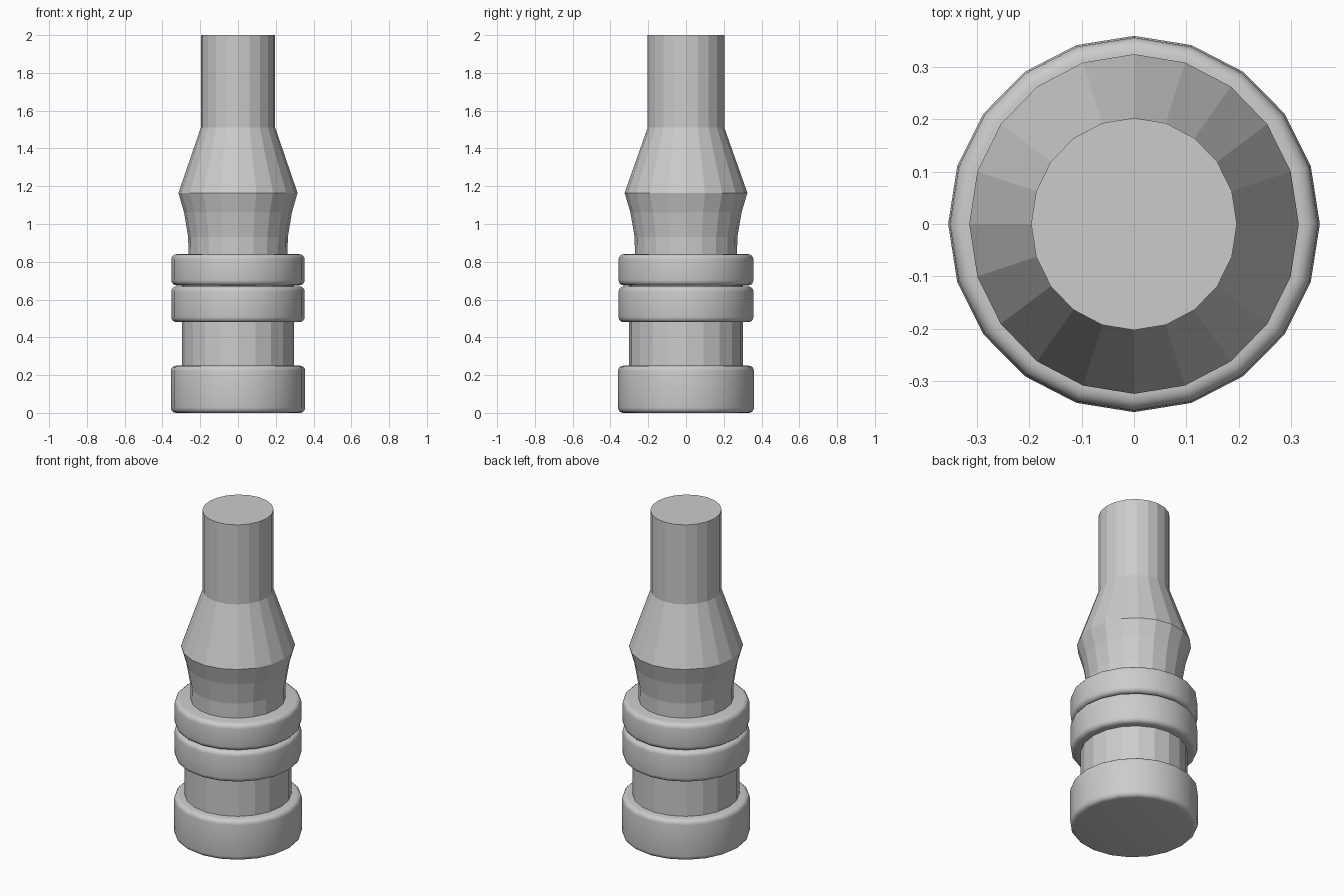
import bpy, bmesh, math

if "Cube" in bpy.data.objects:
    bpy.data.objects.remove(bpy.data.objects["Cube"])

SIDES = 20


def lathe(name, profile, squash, smooth=False):
    """Revolve (radius, z) points around z and cap both ends; squash narrows x."""
    bm = bmesh.new()
    rings = []
    for r, z in profile:
        rings.append([bm.verts.new((r * squash * math.cos(2 * math.pi * i / SIDES),
                                    r * math.sin(2 * math.pi * i / SIDES), z))
                      for i in range(SIDES)])
    for a, b in zip(rings, rings[1:]):
        for i in range(SIDES):
            j = (i + 1) % SIDES
            bm.faces.new((a[i], a[j], b[j], b[i]))
    bm.faces.new(rings[0][::-1])
    bm.faces.new(rings[-1])
    mesh = bpy.data.meshes.new(name)
    bm.to_mesh(mesh)
    bm.free()
    obj = bpy.data.objects.new(name, mesh)
    bpy.context.collection.objects.link(obj)
    if smooth:
        bpy.ops.object.select_all(action='DESELECT')
        obj.select_set(True)
        bpy.context.view_layer.objects.active = obj
        bpy.ops.object.shade_smooth_by_angle(angle=math.radians(35))
    return obj


def rounded_ring(name, r, z0, z1, bevel=0.028, steps=4):
    """Disc with rounded upper and lower rims."""
    arc = [math.pi / 2 * i / steps for i in range(steps + 1)]
    low = [(r - bevel + bevel * math.sin(t), z0 + bevel - bevel * math.cos(t)) for t in arc]
    high = [(x, z0 + z1 - z) for x, z in reversed(low)]
    return lathe(name, low + high, 0.988, smooth=True)


# Base and the two collars
rounded_ring("base", 0.36, 0.0, 0.25)
rounded_ring("lower_collar", 0.357, 0.48, 0.67)
rounded_ring("upper_collar", 0.357, 0.675, 0.84)

# Straight barrel between base and collars, filling the collar groove
lathe("barrel", [(0.302, 0.2), (0.302, 0.75)], 0.98)

# Flared neck, shoulder and narrow stem
lathe("neck_and_stem", [(0.27, 0.8), (0.272, 0.93), (0.294, 1.06), (0.325, 1.165),
                        (0.203, 1.51), (0.203, 2.0)], 0.97)
